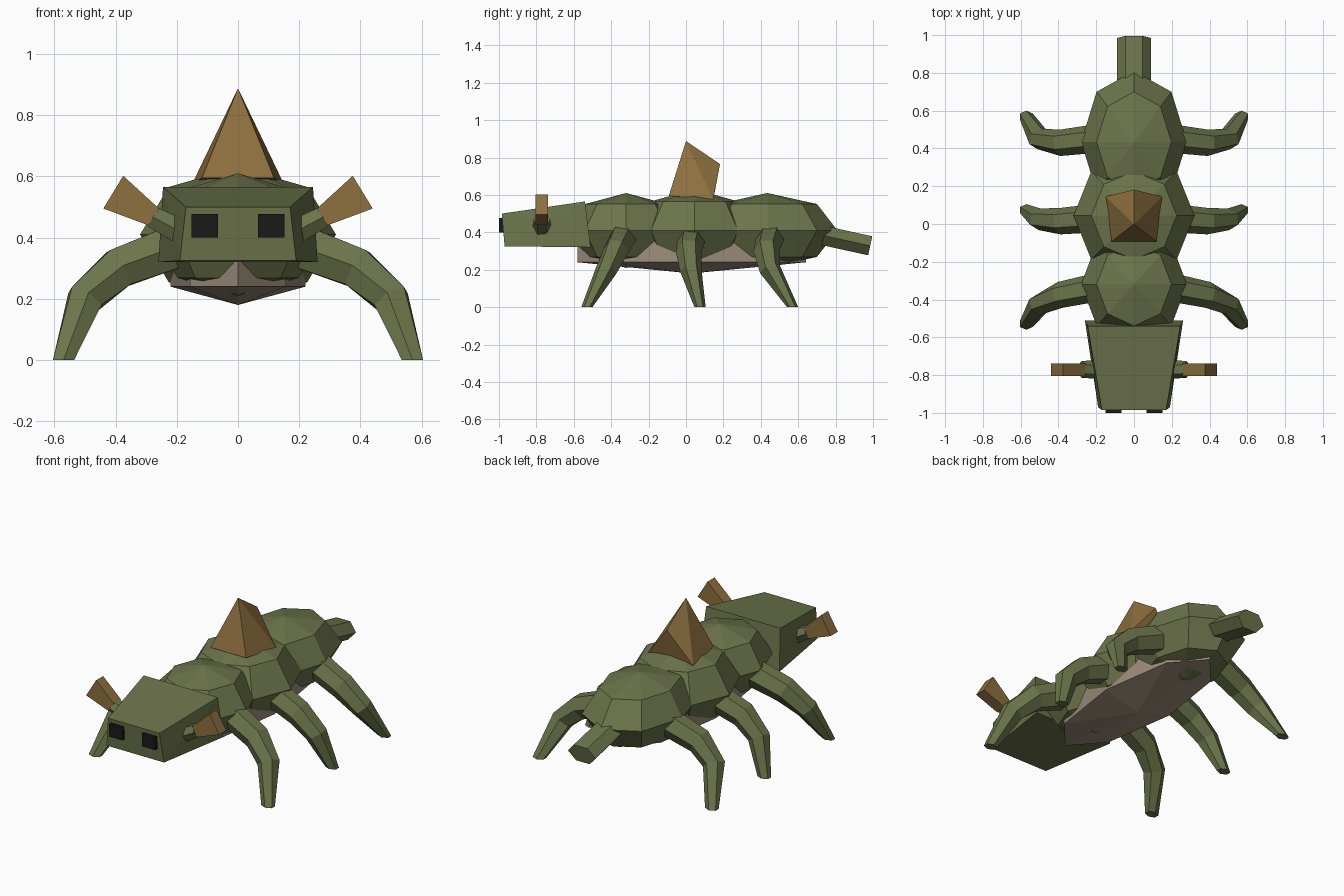
import bpy, bmesh, math
from mathutils import Vector, Matrix

if "Cube" in bpy.data.objects:
    bpy.data.objects.remove(bpy.data.objects["Cube"])


def material(name, rgb):
    m = bpy.data.materials.new(name)
    m.diffuse_color = (*rgb, 1)
    m.use_nodes = True
    m.node_tree.nodes["Principled BSDF"].inputs["Base Color"].default_value = m.diffuse_color
    return m


GREEN = material("moss_green", (0.15, 0.175, 0.07))
BROWN = material("horn_brown", (0.27, 0.16, 0.05))
TAN = material("belly_tan", (0.34, 0.27, 0.2))
BLACK = material("eye_black", (0.01, 0.01, 0.01))


def finish(name, bm, mat, mirror=False):
    bmesh.ops.recalc_face_normals(bm, faces=bm.faces)
    me = bpy.data.meshes.new(name)
    bm.to_mesh(me)
    bm.free()
    me.materials.append(mat)
    ob = bpy.data.objects.new(name, me)
    bpy.context.collection.objects.link(ob)
    if mirror:
        mod = ob.modifiers.new("Mirror", 'MIRROR')
        mod.use_mirror_merge = False
    return ob


def ball(name, centre, size, rings, mat):
    bm = bmesh.new()
    bmesh.ops.create_uvsphere(
        bm, u_segments=8, v_segments=rings, radius=1,
        matrix=Matrix.Translation(centre) @ Matrix.Diagonal((*size, 1)))
    return finish(name, bm, mat)


def hull(name, points, mat, mirror=False):
    bm = bmesh.new()
    for p in points:
        bm.verts.new(p)
    bmesh.ops.convex_hull(bm, input=bm.verts[:])
    bmesh.ops.dissolve_limit(bm, angle_limit=0.01, verts=bm.verts[:], edges=bm.edges[:])
    return finish(name, bm, mat, mirror)


def tube(name, path, radii, side, mat, mirror=False, sides=6, flat_end=False):
    """Sweep a polygon along a path; radii are (along side axis, across it)."""
    bm = bmesh.new()
    pts = [Vector(p) for p in path]
    rings = []
    for i, p in enumerate(pts):
        t = (pts[min(i + 1, len(pts) - 1)] - pts[max(i - 1, 0)]).normalized()
        if flat_end and i == len(pts) - 1:
            t = Vector((0, 0, -1))
        s = Vector(side)
        u = (s - t * s.dot(t)).normalized()
        v = t.cross(u)
        ru, rv = radii[i]
        angles = [2 * math.pi * k / sides for k in range(sides)]
        rings.append([bm.verts.new(p + u * ru * math.cos(a) + v * rv * math.sin(a))
                      for a in angles])
    for a, b in zip(rings, rings[1:]):
        for k in range(sides):
            j = (k + 1) % sides
            bm.faces.new((a[k], a[j], b[j], b[k]))
    bm.faces.new(rings[0])
    bm.faces.new(rings[-1])
    return finish(name, bm, mat, mirror)


# Body segments and belly plate
ball("front_body", (0, -0.32, 0.41), (0.28, 0.31, 0.20), 4, GREEN)
ball("middle_body", (0, 0.045, 0.41), (0.32, 0.33, 0.22), 4, GREEN)
ball("rear_body", (0, 0.435, 0.41), (0.28, 0.375, 0.20), 4, GREEN)
ball("belly", (0, 0.03, 0.30), (0.255, 0.705, 0.12), 3, TAN)

# Wedge head
hull("head", [(s * x, y, z) for s in (-1, 1) for x, y, z in
              ((0.17, -0.985, 0.50), (0.19, -0.97, 0.325),
               (0.245, -0.54, 0.565), (0.26, -0.51, 0.32))], GREEN)

# Eyes
hull("eyes", [(x, y, z) for x in (0.065, 0.152) for y in (-1.0, -0.95)
              for z in (0.40, 0.477)], BLACK, mirror=True)

# Ear stubs and flared horns
tube("ear_stub", [(0.16, -0.77, 0.405), (0.278, -0.77, 0.467)],
     [(0.05, 0.048), (0.045, 0.04)], (0, 1, 0), GREEN, mirror=True)
hull("side_horn", [(x, y, z) for y in (-0.805, -0.738) for x, z in
                   ((0.258, 0.495), (0.292, 0.44), (0.375, 0.602), (0.44, 0.495))],
     BROWN, mirror=True)

# Back spike
hull("back_spike", [(0, 0, 0.888), (0, 0.182, 0.765), (0, 0.145, 0.57)] +
     [(s * x, y, z) for s in (-1, 1) for x, y, z in
      ((0.118, -0.092, 0.595), (0.15, 0.145, 0.575))], BROWN)

# Tail
tube("tail", [(0, 0.68, 0.395), (0, 0.985, 0.328)],
     [(0.09, 0.06), (0.09, 0.06)], (1, 0, 0), GREEN)

# Three pairs of bent legs: y of hip, thigh, knee, foot
for name, ys in (("front_legs", (-0.34, -0.375, -0.425, -0.53)),
                 ("middle_legs", (0.03, 0.015, 0.025, 0.075)),
                 ("rear_legs", (0.45, 0.43, 0.45, 0.57))):
    xz = ((0.22, 0.365), (0.39, 0.30), (0.50, 0.20), (0.57, 0.0))
    tube(name, [(x, y, z) for (x, z), y in zip(xz, ys)],
         [(0.075, 0.08), (0.07, 0.075), (0.058, 0.065), (0.03, 0.04)],
         (0, 1, 0), GREEN, mirror=True, flat_end=True)
